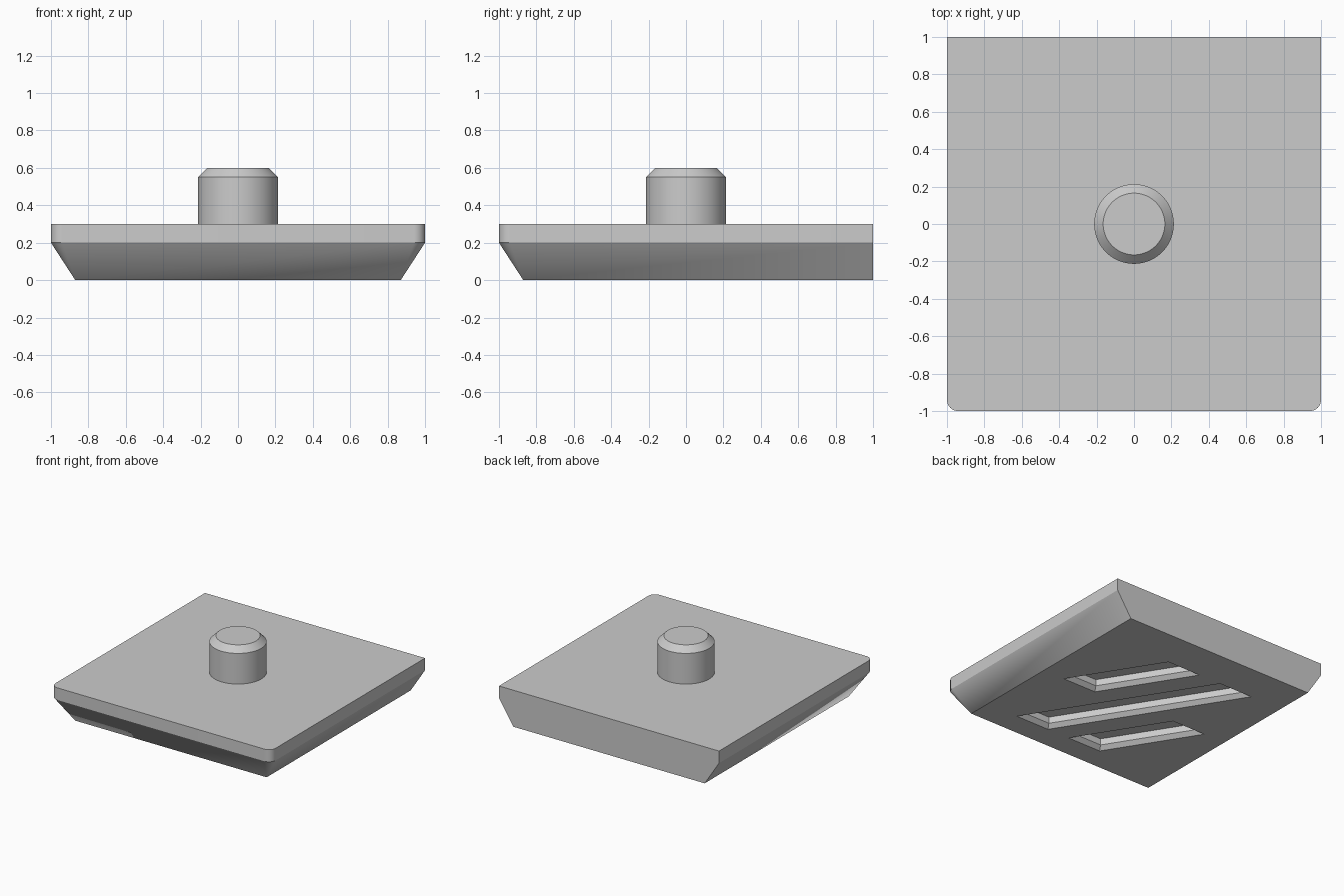
import bpy, bmesh, math

if "Cube" in bpy.data.objects:
    bpy.data.objects.remove(bpy.data.objects["Cube"], do_unlink=True)

grey = bpy.data.materials.new("plain_grey")
grey.use_nodes = True
grey.diffuse_color = (0.6, 0.6, 0.6, 1)
grey.node_tree.nodes["Principled BSDF"].inputs["Base Color"].default_value = grey.diffuse_color


def loft(bm, rings):
    """Skin a closed solid through rings of equal point count."""
    loops = [[bm.verts.new(p) for p in ring] for ring in rings]
    n = len(loops[0])
    for low, high in zip(loops, loops[1:]):
        for i in range(n):
            j = (i + 1) % n
            bm.faces.new((low[i], low[j], high[j], high[i]))
    bm.faces.new(loops[0][::-1])
    bm.faces.new(loops[-1])


def finish(name, bm):
    bmesh.ops.remove_doubles(bm, verts=bm.verts, dist=0.0001)
    bmesh.ops.recalc_face_normals(bm, faces=bm.faces)
    mesh = bpy.data.meshes.new(name)
    bm.to_mesh(mesh)
    bm.free()
    mesh.materials.append(grey)
    obj = bpy.data.objects.new(name, mesh)
    bpy.context.collection.objects.link(obj)
    return obj


def select(obj):
    bpy.ops.object.select_all(action="DESELECT")
    obj.select_set(True)
    bpy.context.view_layer.objects.active = obj


# Base plate: rounded front corners, front and sides taper below to sharp corners
RADIUS, STEPS, TAPER = 0.06, 8, 0.13


def plate_ring(z, tapered):
    side = 1 - TAPER if tapered else 1
    points = [(side, 1, z), (-side, 1, z)]
    for sign, start in ((-1, math.pi), (1, 1.5 * math.pi)):
        for k in range(STEPS + 1):
            a = start + k * math.pi / 2 / STEPS
            r = 0 if tapered else RADIUS
            c = side - r
            points.append((sign * c + r * math.cos(a), -c + r * math.sin(a), z))
    return points


bm = bmesh.new()
loft(bm, [plate_ring(0, True), plate_ring(0.2, False), plate_ring(0.3, False)])
plate = finish("base_plate", bm)

# Three slanted grooves with chamfered lips, cut into the underside
SLANT, HALF_WIDTH, LIP, DEPTH = -0.63, 0.153, 0.032, 0.085


def groove_ring(cx, cy, half_length, z, inset):
    w = HALF_WIDTH - inset * math.hypot(1, SLANT)
    h = half_length - inset
    return [(cx + SLANT * v * h + u * w, cy + v * h, z)
            for u, v in ((-1, -1), (1, -1), (1, 1), (-1, 1))]


bm = bmesh.new()
for cx, cy, half in ((0.3, 0.33, 0.35), (0, 0, 0.68), (-0.3, -0.33, 0.35)):
    loft(bm, [groove_ring(cx, cy, half, z, inset)
              for z, inset in ((-0.01, -0.01), (LIP, LIP), (DEPTH, LIP))])
cutter = finish("groove_cutter", bm)
cutter.hide_render = True

cut = plate.modifiers.new("grooves", "BOOLEAN")
cut.operation = "DIFFERENCE"
cut.solver = "EXACT"
cut.object = cutter
select(plate)
bpy.ops.object.modifier_apply(modifier=cut.name)
bpy.data.objects.remove(cutter, do_unlink=True)

# Centre peg with chamfered top
SIDES = 64
bm = bmesh.new()
loft(bm, [[(r * math.cos(2 * math.pi * k / SIDES), r * math.sin(2 * math.pi * k / SIDES), z)
           for k in range(SIDES)]
          for r, z in ((0.213, 0.28), (0.213, 0.552), (0.165, 0.6))])
peg = finish("centre_peg", bm)

for obj in (plate, peg):
    select(obj)
    bpy.ops.object.shade_smooth_by_angle(angle=math.radians(30))
